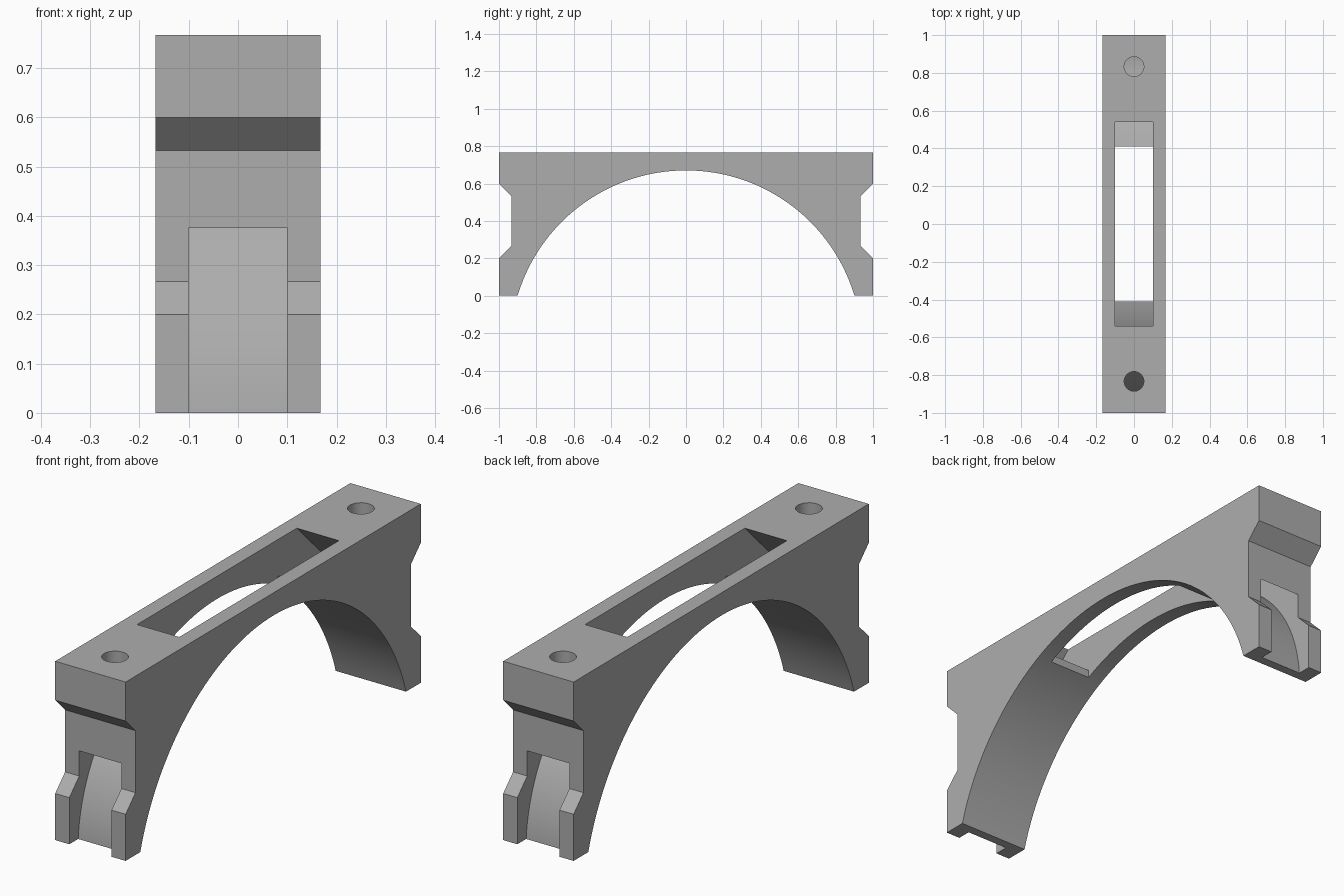
import bpy, bmesh, math

if "Cube" in bpy.data.objects:
    bpy.data.objects.remove(bpy.data.objects["Cube"])


def material(name, colour):
    m = bpy.data.materials.new(name)
    m.use_nodes = True
    m.diffuse_color = colour
    m.node_tree.nodes["Principled BSDF"].inputs["Base Color"].default_value = colour
    return m


def arc(cy, cz, r, start, end, n):
    """Points (y, z) along a circular arc, angles in radians."""
    return [(cy + r * math.cos(start + (end - start) * i / n),
             cz + r * math.sin(start + (end - start) * i / n)) for i in range(n + 1)]


def mirrored(half):
    """Close a half outline by mirroring it across y = 0."""
    return half + [(-y, z) for y, z in reversed(half)]


def extrude_x(name, outline, half_width):
    bm = bmesh.new()
    face = bm.faces.new([bm.verts.new((-half_width, y, z)) for y, z in outline])
    new = bmesh.ops.extrude_face_region(bm, geom=[face])["geom"]
    bmesh.ops.translate(bm, vec=(2 * half_width, 0, 0),
                        verts=[v for v in new if isinstance(v, bmesh.types.BMVert)])
    bmesh.ops.recalc_face_normals(bm, faces=bm.faces[:])
    mesh = bpy.data.meshes.new(name)
    bm.to_mesh(mesh)
    bm.free()
    obj = bpy.data.objects.new(name, mesh)
    bpy.context.collection.objects.link(obj)
    return obj


def cut(body, cutter):
    mod = body.modifiers.new("cut", 'BOOLEAN')
    mod.operation, mod.solver, mod.object = 'DIFFERENCE', 'EXACT', cutter
    bpy.ops.object.select_all(action='DESELECT')
    bpy.context.view_layer.objects.active = body
    body.select_set(True)
    bpy.ops.object.modifier_apply(modifier=mod.name)
    bpy.data.objects.remove(cutter)


# Saddle body: arch underneath, notched ends, flat top
ARCH_Z, ARCH_R = -0.27, 0.94
foot = math.asin(-ARCH_Z / ARCH_R)
half_arch = arc(0, ARCH_Z, ARCH_R, math.pi / 2, foot, 40)[1:]
end = [(1, 0), (1, 0.2), (0.933, 0.267), (0.933, 0.533), (1, 0.6), (1, 0.767)]
outline = mirrored(half_arch + end) + [(0, ARCH_Z + ARCH_R)]
body = extrude_x("saddle_body", outline, 0.167)

# Strap channel: top window, curved floor, sloped outer wall, end slots
floor_arc = arc(0.268, -0.049, 0.674, math.acos((0.41 - 0.268) / 0.674), -0.08, 28)
channel = [(0.41, 0.3)] + floor_arc + [(0.94, -0.2), (1.1, -0.2), (1.1, 0.375),
                                       (0.933, 0.375), (0.408, 0.9)]
cut(body, extrude_x("channel_cutter", mirrored(channel), 0.1))

# Screw holes from the top into the channel
for side in (-1, 1):
    bpy.ops.mesh.primitive_cylinder_add(vertices=48, radius=0.052, depth=0.6,
                                        location=(0, side * 0.833, 0.705))
    cut(body, bpy.context.object)

body.data.materials.clear()
body.data.materials.append(material("light grey", (0.42, 0.42, 0.42, 1)))
for poly in body.data.polygons:
    poly.material_index = 0
bpy.ops.object.select_all(action='DESELECT')
body.select_set(True)
bpy.context.view_layer.objects.active = body
bpy.ops.object.shade_smooth_by_angle(angle=math.radians(20))
